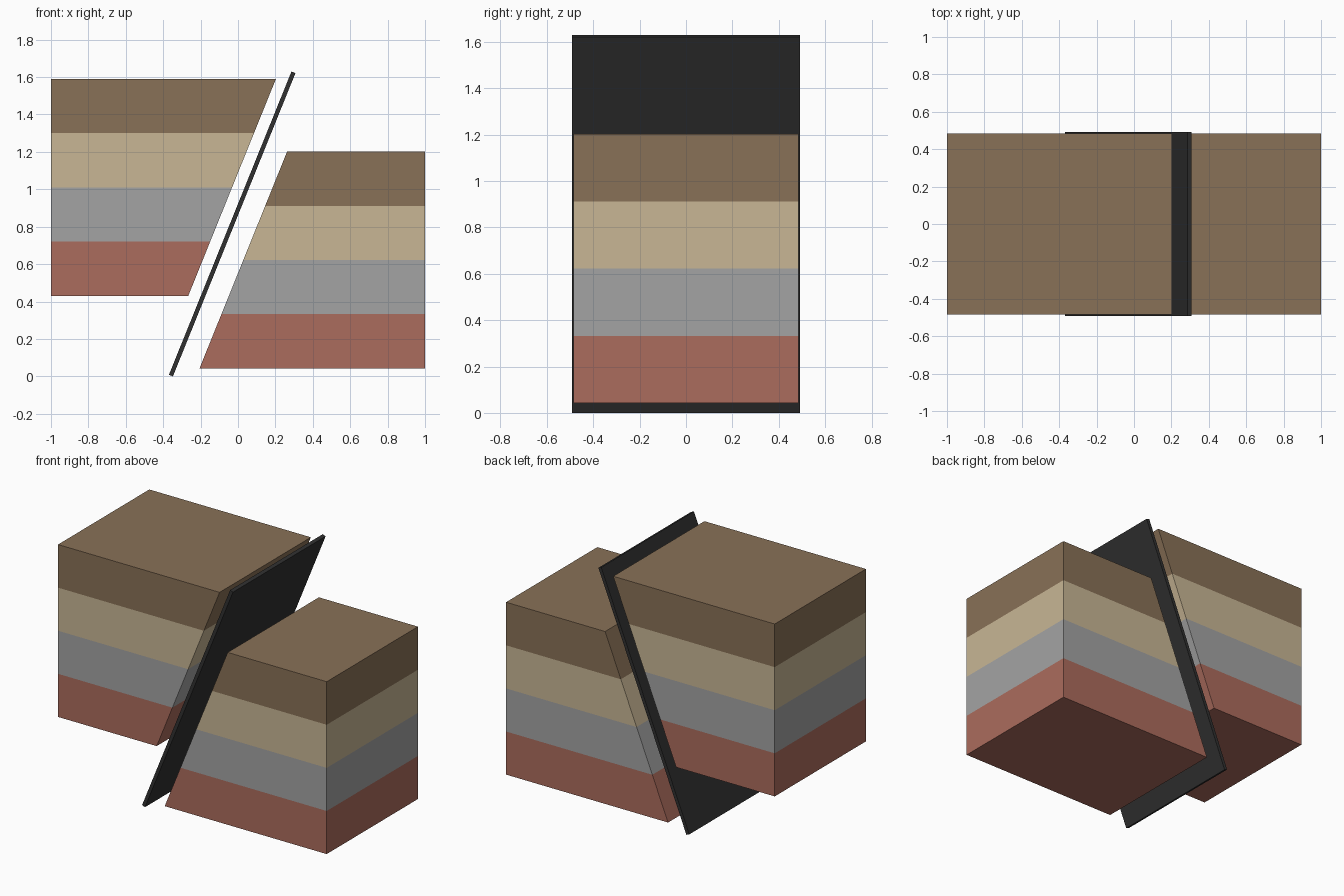
import bpy, bmesh, math

if "Cube" in bpy.data.objects:
    bpy.data.objects.remove(bpy.data.objects["Cube"])

HALF_Y = 0.485
LAYER = 0.29
COT = 1 / math.tan(math.radians(68))  # slope of the fault


def material(name, rgb):
    m = bpy.data.materials.new(name)
    m.diffuse_color = (*rgb, 1)
    m.use_nodes = True
    m.node_tree.nodes["Principled BSDF"].inputs["Base Color"].default_value = m.diffuse_color
    return m


STRATA = [
    material("red_clay", (0.41, 0.15, 0.11)),
    material("grey_stone", (0.37, 0.37, 0.37)),
    material("pale_sand", (0.58, 0.47, 0.30)),
    material("brown_soil", (0.25, 0.165, 0.095)),
]
DARK = material("fault_dark", (0.03, 0.03, 0.03))


def finish(name, bm, mats):
    bmesh.ops.recalc_face_normals(bm, faces=bm.faces)
    mesh = bpy.data.meshes.new(name)
    bm.to_mesh(mesh)
    bm.free()
    for m in mats:
        mesh.materials.append(m)
    ob = bpy.data.objects.new(name, mesh)
    bpy.context.collection.objects.link(ob)
    return ob


def strata_block(name, outer_x, slant_x, base_z):
    """Closed block of stacked layers with one sloping side."""
    bm = bmesh.new()
    rings = []
    for i in range(len(STRATA) + 1):
        z = base_z + i * LAYER
        sx = slant_x + i * LAYER * COT
        rings.append([bm.verts.new((x, y, z)) for x, y in (
            (outer_x, -HALF_Y), (sx, -HALF_Y), (sx, HALF_Y), (outer_x, HALF_Y))])
    for i, (lo, hi) in enumerate(zip(rings, rings[1:])):
        for k in range(4):
            n = (k + 1) % 4
            bm.faces.new((lo[k], lo[n], hi[n], hi[k])).material_index = i
    bm.faces.new(rings[0]).material_index = 0
    bm.faces.new(rings[-1]).material_index = len(STRATA) - 1
    return finish(name, bm, STRATA)


# Raised and dropped blocks
strata_block("raised_block", -1.0, -0.266, 0.43)
strata_block("dropped_block", 1.0, -0.206, 0.042)

# Thin tilted sheet between the blocks
bm = bmesh.new()
bmesh.ops.create_cube(bm, size=1)
bmesh.ops.scale(bm, vec=(0.023, 0.985, 1.749), verts=bm.verts)
sheet = finish("fault_plane", bm, [DARK])
sheet.location = (-0.031, 0, 0.815)
sheet.rotation_euler = (0, math.radians(22), 0)
